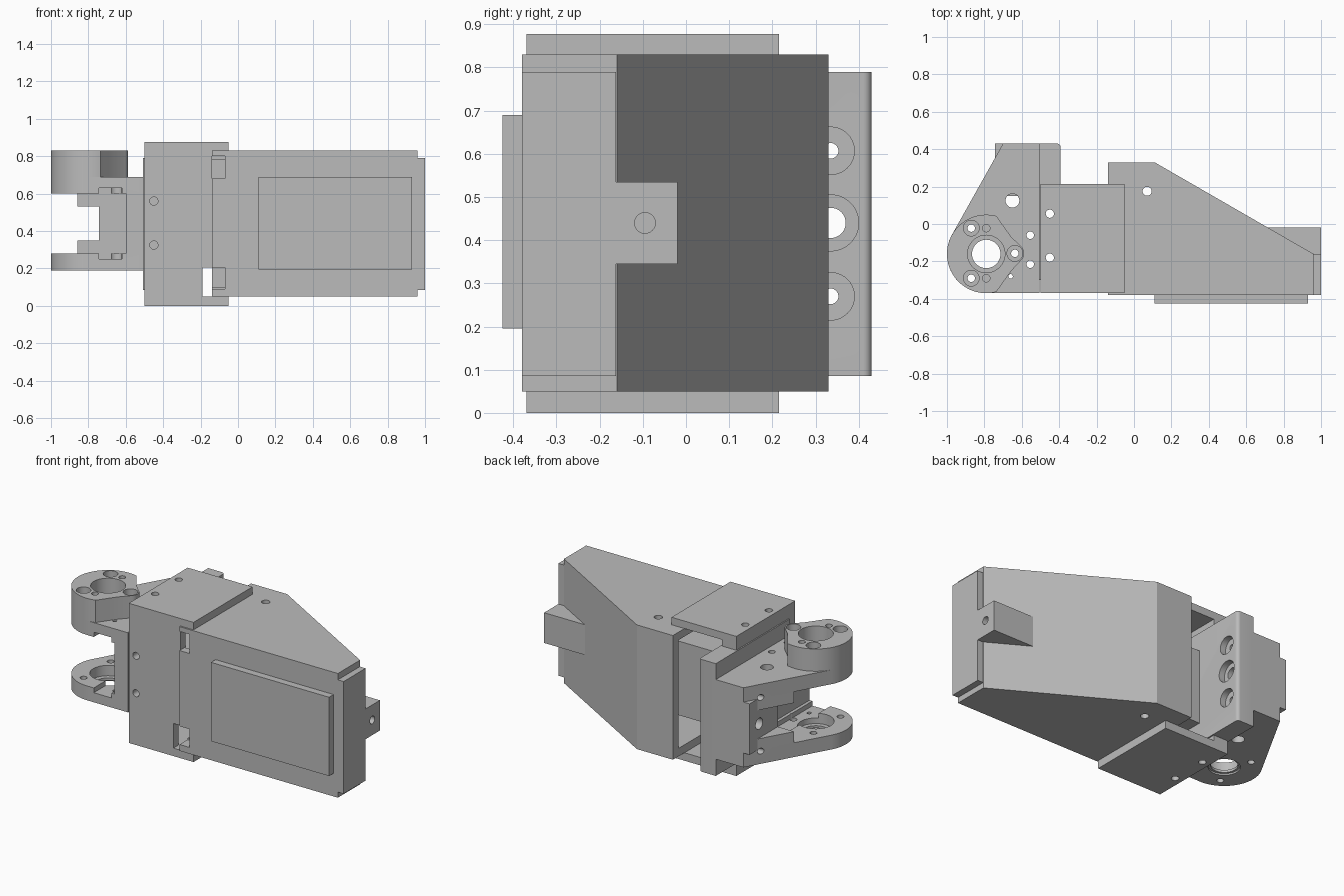
import bpy
import bmesh
from math import cos, sin, radians, pi
from mathutils import Matrix, Vector

old = bpy.data.objects.get("Cube")
if old:
    bpy.data.objects.remove(old, do_unlink=True)

grey = bpy.data.materials.new("plain grey")
grey.use_nodes = True
COLOUR = (0.5, 0.5, 0.5, 1)
grey.diffuse_color = COLOUR
grey.node_tree.nodes["Principled BSDF"].inputs["Base Color"].default_value = COLOUR
parts = []


def make(name, bm, keep=True):
    bmesh.ops.recalc_face_normals(bm, faces=bm.faces)
    mesh = bpy.data.meshes.new(name)
    bm.to_mesh(mesh)
    bm.free()
    ob = bpy.data.objects.new(name, mesh)
    bpy.context.collection.objects.link(ob)
    if keep:
        mesh.materials.append(grey)
        parts.append(ob)
    else:
        ob.hide_render = True
    return ob


def prism(name, outline, z0, z1, keep=True):
    """Extrude an xy outline between two heights."""
    bm = bmesh.new()
    face = bm.faces.new([bm.verts.new((x, y, z0)) for x, y in outline])
    ext = bmesh.ops.extrude_face_region(bm, geom=[face])
    moved = [g for g in ext["geom"] if isinstance(g, bmesh.types.BMVert)]
    bmesh.ops.translate(bm, verts=moved, vec=(0, 0, z1 - z0))
    return make(name, bm, keep)


def box(name, x, y, z, keep=True):
    rect = [(x[0], y[0]), (x[1], y[0]), (x[1], y[1]), (x[0], y[1])]
    return prism(name, rect, z[0], z[1], keep)


def rod(start, axis, length, r):
    """Cylinder cutter that starts at a point and runs along an axis."""
    bm = bmesh.new()
    bmesh.ops.create_cone(bm, cap_ends=True, segments=40, radius1=r, radius2=r, depth=length)
    turn = Vector((0, 0, 1)).rotation_difference(Vector(axis)).to_matrix().to_4x4()
    centre = Vector(start) + Vector(axis) * length / 2
    bmesh.ops.transform(bm, matrix=Matrix.Translation(centre) @ turn, verts=bm.verts)
    return make("cutter", bm, False)


def cut(targets, cutter):
    for ob in targets:
        mod = ob.modifiers.new("cut", "BOOLEAN")
        mod.operation = "DIFFERENCE"
        mod.solver = "EXACT"
        mod.object = cutter
        bpy.context.view_layer.objects.active = ob
        bpy.ops.object.modifier_apply(modifier=mod.name)
    bpy.data.objects.remove(cutter, do_unlink=True)


def arc(cx, cy, r, a0, a1, n):
    angles = [radians(a0 + (a1 - a0) * i / n) for i in range(n + 1)]
    return [(cx + r * cos(a), cy + r * sin(a)) for a in angles]


X, Y, Z = (1, 0, 0), (0, 1, 0), (0, 0, 1)

# Hollow tapered housing, open towards the bracket
housing = prism("housing", [(-.14, -.38), (.96, -.38), (.96, -.16), (.11, .33), (-.14, .33)], .05, .83)
cut([housing], prism("cutter", [(-.3, -.33), (.9, -.33), (.9, -.19), (.097, .275), (-.3, .275)], .1, .78, False))
for z in ((.09, .205), (.68, .80)):
    cut([housing], box("cutter", (-.2, -.07), (-.5, -.3), z, False))
cut([housing], rod((.07, .175, 0), Z, 1, .024))
box("housing_end", (.95, 1), (-.38, -.162), (.085, .79))
box("front_pad", (.11, .93), (-.425, -.375), (.195, .69))
tab = prism("end_tab", [(.7, -.02), (1, -.02), (1, -.165), (.93, -.165)], .345, .535)
cut([tab, housing], rod((.84, -.095, .44), X, .3, .024))

# Drive block inside the housing
box("inner_block", (-.4, .1), (-.33, .1), (.21, .675))

# Bracket that wraps the housing
top_plate = box("bracket_top", (-.5, -.05), (-.37, .215), (.83, .877))
bottom_plate = box("bracket_bottom", (-.5, -.05), (-.37, .215), (0, .05))
front_wall = box("bracket_front", (-.5, -.14), (-.37, -.32), (.05, .83))
side_wall = box("bracket_side", (-.5, -.4), (-.36, .215), (.05, .83))
cut([front_wall], box("cutter", (-.19, -.1), (-.5, -.2), (.0, .205), False))

# Mounting plate with one softened rear edge
mount = prism("mounting_plate", [(-.508, -.3), (-.392, -.3)]
              + arc(-.412, .41, .02, 0, 90, 6) + [(-.508, .43)], .085, .79)
for y in (.055, -.18):
    cut([top_plate, bottom_plate, side_wall, mount], rod((-.45, y, -.1), Z, 1.2, .022))
for z in (.325, .56):
    cut([front_wall, side_wall, mount], rod((-.45, -.5, z), Y, .25, .022))

# Fork: two arms joined by a web
HX, HY, HR = -.79, -.16, .21
arm_outline = arc(HX, HY, HR, 150.6, 270, 24) + [(-.505, -.37), (-.505, .43), (-.7, .43)]
root_outline = [(-.857, .15), (-.505, .15), (-.505, .43), (-.7, .43)]
upper_arm = prism("upper_arm", arm_outline, .6, .69)
lower_arm = prism("lower_arm", arm_outline, .19, .28)
upper_root = prism("upper_arm_root", root_outline, .53, .6)
lower_root = prism("lower_arm_root", root_outline, .28, .35)
web = box("fork_web", (-.743, -.505), (.15, .43), (.28, .6))
flange = box("fork_flange", (-.6, -.505), (-.37, .16), (.28, .6))

# Round hub with a side lobe on the upper arm
lobe = arc(-.637, -.157, .05, -50, 50, 8)
hub_outline = (arc(HX, HY, HR, 75, 285, 40) + [(-.695, -.305), (-.655, -.25)]
               + lobe + [(-.655, -.07), (-.695, -.015)])
hub = prism("hub", hub_outline, .69, .83)

# Inner slots of the arms
cut([upper_arm], box("cutter", (-.743, -.62), (-.5, .15), (.55, .63), False))
cut([lower_arm], box("cutter", (-.743, -.62), (-.5, .15), (.25, .32), False))

# Bearing bores
cut([hub, upper_arm], rod((HX, HY, .64), Z, .3, .1))
cut([upper_arm, lower_arm], rod((HX, HY, .1), Z, .8, .076))
cut([lower_arm], rod((HX, HY, .215), Z, .2, .105))
cut([lower_arm], rod((HX, HY, .1), Z, .1, .09))

# Hub bolts with counterbores, and blind pin holes
for x, y in ((-.87, -.022), (-.87, -.29), (-.637, -.157)):
    cut([hub, upper_arm, lower_arm], rod((x, y, .1), Z, .9, .02))
    cut([hub], rod((x, y, .77), Z, .2, .042))
for y in (-.022, -.29):
    cut([hub], rod((HX, y, .75), Z, .2, .02))

# Vertical holes through the fork
for x, y, r in ((-.65, .125, .037), (-.555, -.06, .02), (-.555, -.215, .02), (-.66, -.28, .012)):
    cut([upper_arm, lower_arm, flange], rod((x, y, .1), Z, .8, r))

# Horizontal bolts through mounting plate and fork
for z, r, head in ((.27, .018, .055), (.44, .035, .065), (.607, .018, .055)):
    cut([mount, upper_arm, lower_arm, upper_root, lower_root, web], rod((-1, .335, z), X, .8, r))
    cut([mount], rod((-.43, .335, z), X, .2, head))

# Smooth the round walls and keep the corners sharp
bpy.ops.object.select_all(action="DESELECT")
for ob in parts:
    ob.select_set(True)
bpy.context.view_layer.objects.active = parts[0]
bpy.ops.object.shade_smooth_by_angle(angle=radians(25))
